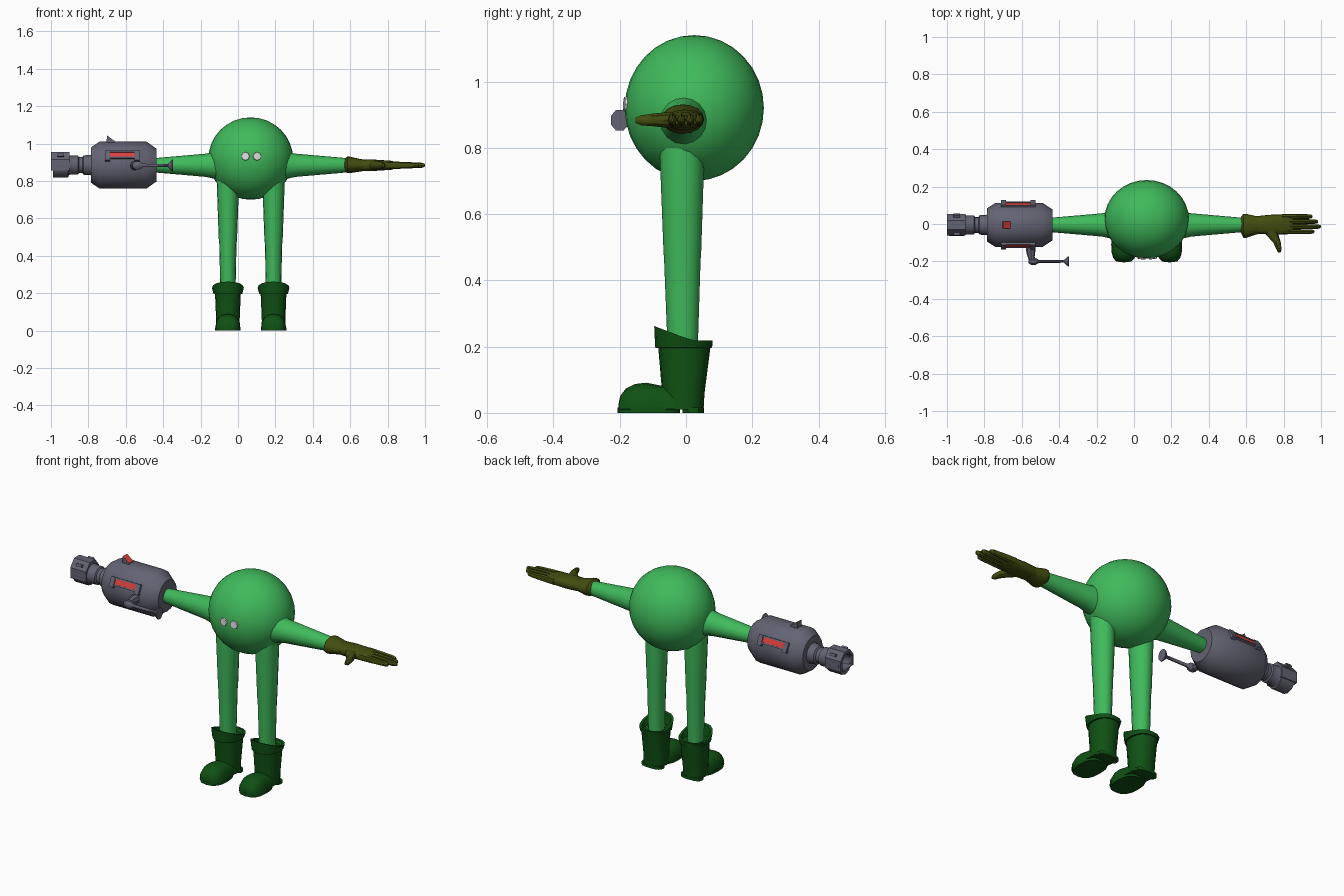
import bpy, bmesh
from math import sin, cos, pi, radians, copysign
from mathutils import Matrix, Vector

cube = bpy.data.objects.get("Cube")
if cube:
    bpy.data.objects.remove(cube, do_unlink=True)


def material(name, rgb):
    m = bpy.data.materials.new(name)
    m.use_nodes = True
    color = (*rgb, 1)
    m.diffuse_color = color
    m.node_tree.nodes["Principled BSDF"].inputs["Base Color"].default_value = color
    return m


GREEN = material("skin green", (0.05, 0.49, 0.105))
BOOT = material("boot dark green", (0.005, 0.082, 0.007))
GLOVE = material("glove olive", (0.056, 0.075, 0.005))
METAL = material("blue grey metal", (0.125, 0.125, 0.17))
RED = material("indicator red", (0.7, 0.05, 0.045))
WHITE = material("eye white", (0.72, 0.72, 0.72))


def finish(name, bm, *mats):
    bmesh.ops.recalc_face_normals(bm, faces=bm.faces)
    mesh = bpy.data.meshes.new(name)
    bm.to_mesh(mesh)
    bm.free()
    for m in mats:
        mesh.materials.append(m)
    ob = bpy.data.objects.new(name, mesh)
    bpy.context.collection.objects.link(ob)
    bpy.ops.object.select_all(action="DESELECT")
    ob.select_set(True)
    bpy.context.view_layer.objects.active = ob
    bpy.ops.object.shade_smooth_by_angle(angle=radians(35))
    return ob


def loft(name, axis, rings, mat, sides=16, power=2, caps=True, adjust=None, turn=0):
    """Skin rings of (position, centre a, centre b, radius a, radius b) along an axis."""
    bm = bmesh.new()
    loops = []
    for t, a, b, ra, rb in rings:
        loop = []
        for i in range(sides):
            ang = 2 * pi * (i + turn) / sides
            c, s = cos(ang), sin(ang)
            p = a + ra * copysign(abs(c) ** (2 / power), c)
            q = b + rb * copysign(abs(s) ** (2 / power), s)
            co = Vector({"x": (t, p, q), "y": (p, t, q), "z": (p, q, t)}[axis])
            loop.append(bm.verts.new(adjust(co) if adjust else co))
        loops.append(loop)
    for lo, hi in zip(loops, loops[1:]):
        for i in range(sides):
            j = (i + 1) % sides
            bm.faces.new((lo[i], lo[j], hi[j], hi[i]))
    if caps:
        bm.faces.new(loops[0])
        bm.faces.new(loops[-1])
    return finish(name, bm, mat)


def ball(name, centre, size, mat, segs=32):
    bm = bmesh.new()
    bmesh.ops.create_uvsphere(bm, u_segments=segs, v_segments=segs // 2, radius=1)
    bm.transform(Matrix.Translation(centre) @ Matrix.Diagonal((*size, 1)))
    return finish(name, bm, mat)


def box(name, centre, size, mat, tilt=0):
    bm = bmesh.new()
    bmesh.ops.create_cube(bm, size=1)
    bm.transform(Matrix.Translation(centre) @ Matrix.Rotation(tilt, 4, "X")
                 @ Matrix.Diagonal((*size, 1)))
    return finish(name, bm, mat)


# Round body
MID = 0.068
BODY, SIZE = Vector((MID, 0.025, 0.92)), Vector((0.226, 0.21, 0.22))
ball("body", BODY, SIZE, GREEN)

# Eyes: thin discs lying on the body
for side, x in (("right", 0.04), ("left", 0.102)):
    dx, dz = (x - BODY.x) / SIZE.x, (0.932 - BODY.z) / SIZE.z
    dy = -(1 - dx * dx - dz * dz) ** 0.5
    spot = BODY + Vector((dx * SIZE.x, dy * SIZE.y, dz * SIZE.z))
    normal = Vector((dx / SIZE.x, dy / SIZE.y, dz / SIZE.z)).normalized()
    bm = bmesh.new()
    bmesh.ops.create_cone(bm, cap_ends=True, segments=8, radius1=0.023, radius2=0.021, depth=0.007)
    bm.transform(Matrix.Translation(spot + normal * 0.001)
                 @ normal.to_track_quat("Z", "Y").to_matrix().to_4x4())
    finish(side + "_eye", bm, WHITE)

# Arms
AY, AZ = -0.005, 0.884
for side, s in (("left", 1), ("right", -1)):
    loft(side + "_arm", "x", [(MID + s * d, AY, AZ, r, r) for d, r in
                              ((0.12, 0.088), (0.2, 0.071), (0.24, 0.062), (0.54, 0.036))], GREEN)


# Legs and boots
def slant(co):
    if co.z > 0.205:
        co.z += max(0, 0.02 - co.y) * 0.38
    return co


def floor(co):
    co.z = max(co.z, 0.01)
    return co


for side, s in (("left", 1), ("right", -1)):
    x = MID + s * 0.122
    loft(side + "_leg", "z", [(0.18, x, -0.01, 0.04, 0.045), (0.46, x, -0.011, 0.046, 0.055),
                              (0.49, x, -0.011, 0.049, 0.057), (0.8, x, -0.012, 0.06, 0.068)], GREEN)
    loft(side + "_boot_shaft", "z", [(0.01, x, -0.009, 0.063, 0.062), (0.06, x, -0.008, 0.063, 0.064),
                                     (0.2, x, -0.005, 0.069, 0.079)], BOOT, 16, 2.3)
    loft(side + "_boot_cuff", "z", [(0.195, x, -0.006, 0.066, 0.076), (0.197, x, -0.007, 0.077, 0.086),
                                    (0.218, x, -0.008, 0.085, 0.088), (0.218, x, -0.008, 0.072, 0.075),
                                    (0.195, x, -0.008, 0.06, 0.065)], BOOT, 16, 2.2, True, slant)
    foot = ((-0.203, 0.03, 0.025), (-0.199, 0.05, 0.042), (-0.182, 0.073, 0.057), (-0.155, 0.087, 0.065),
            (-0.12, 0.091, 0.067), (-0.075, 0.082, 0.064), (-0.02, 0.08, 0.06))
    loft(side + "_boot_foot", "y", [(y, x, 0.012, w, h - 0.012) for y, h, w in foot],
         BOOT, 16, 2.4, True, floor)
    for part, y, w, d in (("sole", -0.112, 0.068, 0.094), ("heel", 0.022, 0.064, 0.032)):
        loft(side + "_boot_" + part, "z", [(0, x, y, w, d), (0.016, x, y, w, d)], BOOT, 16, 2.6)

# Gloved left hand
loft("glove_cuff", "x", [(0.57, AY, AZ, 0.04, 0.033), (0.585, -0.01, 0.887, 0.064, 0.044),
                         (0.60, -0.01, 0.886, 0.064, 0.044), (0.65, -0.007, AZ, 0.05, 0.034),
                         (0.67, -0.005, AZ, 0.048, 0.031)], GLOVE)
loft("glove_palm", "x", [(0.65, -0.005, AZ, 0.046, 0.03), (0.72, -0.003, AZ, 0.052, 0.031),
                         (0.82, -0.001, AZ, 0.054, 0.024), (0.85, -0.001, AZ, 0.05, 0.014)],
     GLOVE, 16, 2.5)
for finger, y, tip in (("little", 0.04, 0.955), ("ring", 0.013, 0.985),
                       ("middle", -0.014, 1.0), ("index", -0.041, 0.965)):
    loft(finger + "_finger", "x", [(0.79, y, AZ, 0.014, 0.021), (0.86, y, AZ, 0.0135, 0.019),
                                   (tip - 0.02, y, AZ, 0.012, 0.014), (tip - 0.005, y, AZ, 0.009, 0.01),
                                   (tip, y, AZ, 0.004, 0.005)], GLOVE, 8)
loft("thumb", "y", [(-0.02, 0.725, AZ, 0.04, 0.027), (-0.055, 0.738, AZ, 0.034, 0.025),
                    (-0.1, 0.765, AZ, 0.02, 0.02), (-0.135, 0.775, 0.883, 0.014, 0.016),
                    (-0.153, 0.777, 0.883, 0.007, 0.008)], GLOVE, 10)


# Cannon on the right arm, turned around the arm axis
def turned(name, profile, sides=16, flat=1, **more):
    loft(name, "x", [(x, AY, AZ + 0.001, r * flat, r) for x, r in profile], METAL, sides, **more)


turned("cannon_drum", [(-0.435, 0.06), (-0.435, 0.088), (-0.445, 0.094), (-0.49, 0.126), (-0.74, 0.126),
                       (-0.785, 0.095), (-0.785, 0.05)], flat=0.94)
turned("cannon_neck", [(-0.77, 0.062), (-0.79, 0.054), (-0.825, 0.052), (-0.832, 0.042), (-0.85, 0.042),
                       (-0.855, 0.05), (-0.895, 0.05), (-0.91, 0.058)])
turned("cannon_muzzle", [(-0.905, 0.045), (-0.908, 0.066), (-0.988, 0.066), (-0.988, 0.048),
                         (-0.92, 0.045)], 12, 0.9)


def upper(co):
    co.z = max(co.z, 0.855)
    return co


turned("muzzle_hood", [(-0.902, 0.05), (-0.902, 0.076), (-1.0, 0.076), (-1.0, 0.058), (-0.92, 0.058)],
       8, 0.82, caps=False, adjust=upper, turn=0.5)

# Glowing slots with metal frames on both sides of the drum
ANGLE = radians(27)
for side, s in (("front", -1), ("back", 1)):
    def place(x, r, up=0):
        return (x, AY + s * (r * cos(ANGLE) - up * sin(ANGLE)), AZ + r * sin(ANGLE) + up * cos(ANGLE))

    tilt = s * ANGLE
    box(side + "_slot_glow", place(-0.617, 0.121), (0.135, 0.008, 0.028), RED, tilt)
    for end, x in (("outer", -0.697), ("inner", -0.54)):
        box(f"{side}_slot_{end}_bracket", place(x, 0.122, -0.006), (0.026, 0.018, 0.056), METAL, tilt)
    for edge, up in (("upper", 0.018), ("lower", -0.018)):
        box(f"{side}_slot_{edge}_rim", place(-0.617, 0.122, up), (0.15, 0.012, 0.008), METAL, tilt)
    box(side + "_muzzle_slot", (-0.948, AY + s * 0.05, 0.937), (0.034, 0.016, 0.014), METAL, tilt)

# Wedge sight with a red sloped face
bm = bmesh.new()
ends = [[bm.verts.new((x, y, z)) for x, z in ((-0.705, 0.99), (-0.66, 0.99), (-0.66, 1.014), (-0.7, 1.043))]
        for y in (AY - 0.02, AY + 0.018)]
for loop in ends:
    bm.faces.new(loop)
for i in range(4):
    j = (i + 1) % 4
    bm.faces.new((ends[0][i], ends[0][j], ends[1][j], ends[1][i]))
bm.normal_update()
bmesh.ops.recalc_face_normals(bm, faces=bm.faces)
for f in bm.faces:
    f.material_index = int(f.normal.z > 0.5)
finish("sight_wedge", bm, METAL, RED)

# Side handle: elbow, rod and end cup
loft("handle_stem", "y", [(-0.1, -0.552, 0.882, 0.026, 0.026), (-0.15, -0.552, 0.882, 0.024, 0.024),
                          (-0.175, -0.55, 0.882, 0.019, 0.019), (-0.2, -0.54, 0.882, 0.02, 0.02)], METAL, 8)
HY, HZ = -0.2, 0.883
handle = ((-0.565, 0.012), (-0.55, 0.023), (-0.525, 0.023), (-0.508, 0.01), (-0.375, 0.009),
          (-0.365, 0.02), (-0.353, 0.034), (-0.347, 0.034))
loft("handle_rod", "x", [(x, HY, HZ, r * 0.85, r) for x, r in handle], METAL, 8, turn=0.5)
